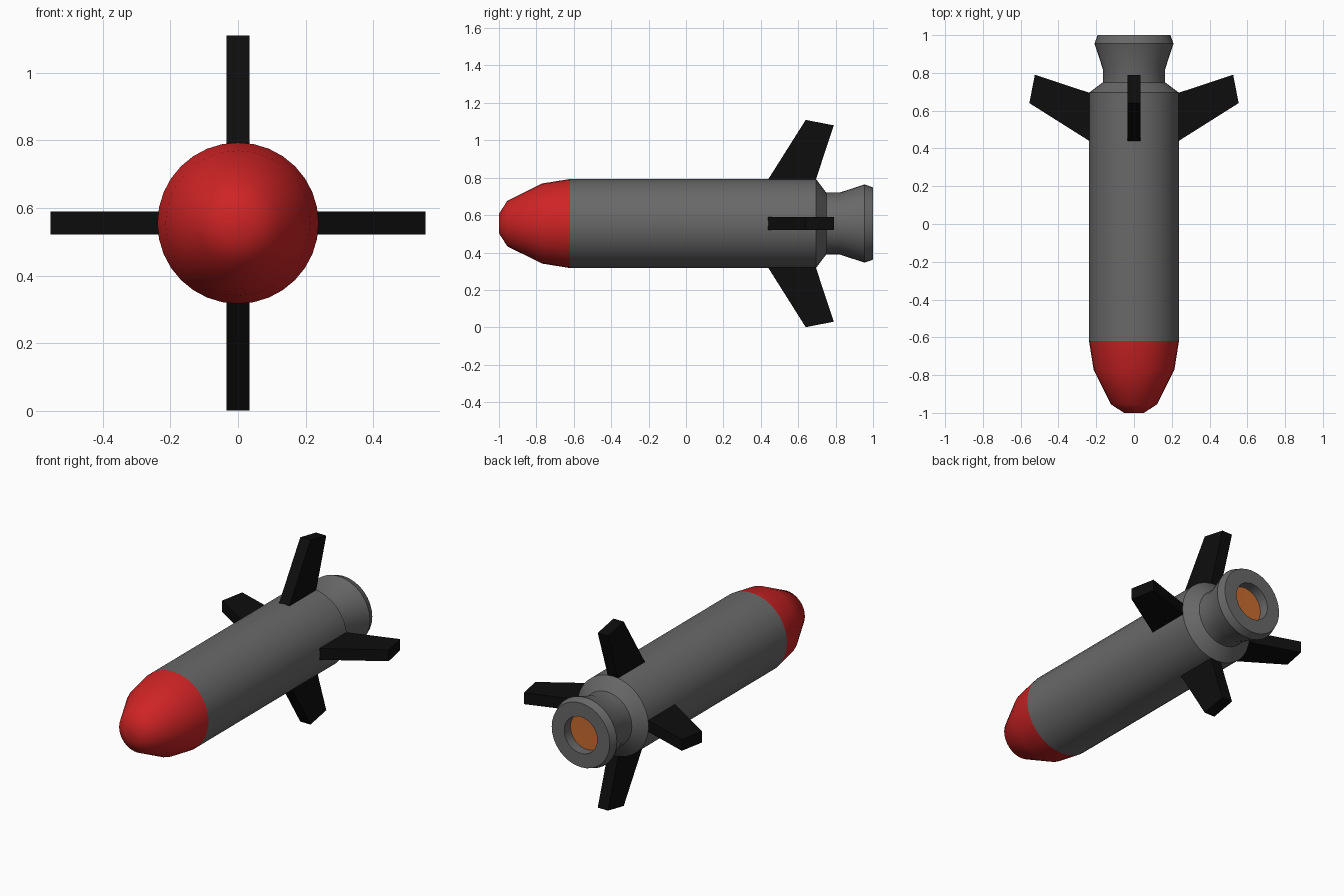
import bpy, bmesh, math

if "Cube" in bpy.data.objects:
    bpy.data.objects.remove(bpy.data.objects["Cube"])

CZ = 0.555      # height of the rocket axis
SIDES = 32
R = 0.238       # body radius


def material(name, rgb):
    m = bpy.data.materials.new(name)
    m.diffuse_color = (*rgb, 1)
    m.use_nodes = True
    m.node_tree.nodes["Principled BSDF"].inputs["Base Color"].default_value = m.diffuse_color
    return m


red = material("red", (0.62, 0.017, 0.018))
grey = material("grey", (0.14, 0.14, 0.14))
black = material("black", (0.004, 0.004, 0.004))
orange = material("orange", (0.58, 0.15, 0.03))


def finish(name, bm, mat, smooth=True):
    bmesh.ops.recalc_face_normals(bm, faces=bm.faces)
    me = bpy.data.meshes.new(name)
    bm.to_mesh(me)
    bm.free()
    me.materials.append(mat)
    ob = bpy.data.objects.new(name, me)
    bpy.context.collection.objects.link(ob)
    if smooth:
        for p in me.polygons:
            p.use_smooth = True
        me.set_sharp_from_angle(angle=math.radians(36))
    return ob


def lathe(name, profile, mat, cap_start=False, cap_end=False):
    """Turn (y, radius) points around the rocket axis."""
    bm = bmesh.new()
    rings = []
    for y, r in profile:
        rings.append([bm.verts.new((r * math.cos(a), y, CZ + r * math.sin(a)))
                      for a in (2 * math.pi * i / SIDES for i in range(SIDES))])
    for a, b in zip(rings, rings[1:]):
        for i in range(SIDES):
            j = (i + 1) % SIDES
            bm.faces.new((a[i], a[j], b[j], b[i]))
    if cap_start:
        bm.faces.new(rings[0])
    if cap_end:
        bm.faces.new(rings[-1])
    return finish(name, bm, mat)


# nose cone
lathe("nose_cone", [(-1, 0.052), (-0.955, 0.122), (-0.77, 0.214), (-0.62, R)],
      red, cap_start=True)

# body with tapered tail, flared nozzle and recessed opening
lathe("body_and_nozzle", [(-0.62, R), (0.695, R), (0.75, 0.165), (0.82, 0.165),
                          (0.955, 0.209), (1.0, 0.193), (1.0, 0.11), (0.94, 0.11)], grey)

# glowing exhaust disc
lathe("exhaust", [(0.94, 0.11), (0.939, 0.02)], orange, cap_end=True)

# four swept tail fins
FIN = [(0.43, 0.22), (0.44, 0.237), (0.64, 0.554), (0.79, 0.525), (0.695, 0.237), (0.69, 0.22)]
HALF = 0.034
for k, side in enumerate(("right", "top", "left", "bottom")):
    c, s = round(math.cos(k * math.pi / 2)), round(math.sin(k * math.pi / 2))
    bm = bmesh.new()
    a, b = [[bm.verts.new((r * c - t * s, y, CZ + r * s + t * c)) for y, r in FIN]
            for t in (-HALF, HALF)]
    bm.faces.new(a)
    bm.faces.new(b)
    for i in range(len(FIN)):
        j = (i + 1) % len(FIN)
        bm.faces.new((a[i], a[j], b[j], b[i]))
    finish(side + "_fin", bm, black, smooth=False)
